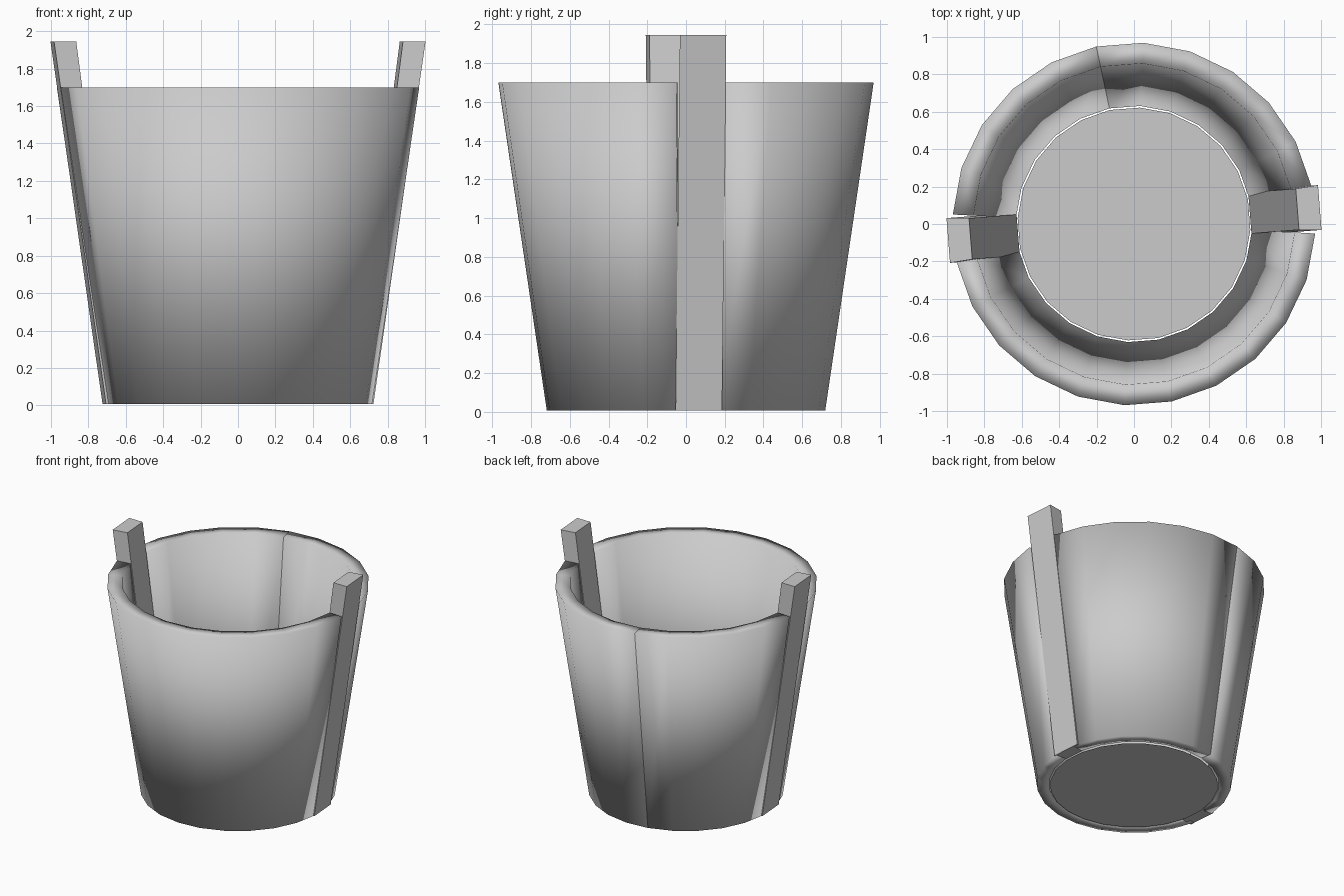
import bpy, bmesh
from math import radians, cos, sin
from mathutils import Matrix

old = bpy.data.objects.get("Cube")
if old:
    bpy.data.objects.remove(old, do_unlink=True)

grey = bpy.data.materials.new("plain_grey")
grey.use_nodes = True
color = (0.6, 0.6, 0.6, 1)
grey.diffuse_color = color
grey.node_tree.nodes["Principled BSDF"].inputs["Base Color"].default_value = color

STEP = 15          # degrees covered by one stave
BASE = 0.008       # underside of the staves


def finish(bm, name, smooth):
    bmesh.ops.recalc_face_normals(bm, faces=bm.faces)
    for face in bm.faces:
        face.smooth = smooth
    mesh = bpy.data.meshes.new(name)
    bm.to_mesh(mesh)
    bm.free()
    mesh.materials.append(grey)
    obj = bpy.data.objects.new(name, mesh)
    bpy.context.collection.objects.link(obj)
    return obj


def loft(bm, sections):
    """Skin a list of closed cross-sections and cap both ends."""
    rings = [[bm.verts.new(p) for p in section] for section in sections]
    for a, b in zip(rings, rings[1:]):
        n = len(a)
        for i in range(n):
            j = (i + 1) % n
            bm.faces.new((a[i], a[j], b[j], b[i]))
    bm.faces.new(rings[0])
    bm.faces.new(rings[-1])


def wall_arc(name, start, end):
    """Sloping wall swept between two angles."""
    profile = [(0.72, BASE), (0.97, 1.70), (0.86, 1.70), (0.632, BASE)]
    bm = bmesh.new()
    loft(bm, [[(r * cos(radians(a)), r * sin(radians(a)), z) for r, z in profile]
              for a in range(start, end + 1, STEP)])
    return finish(bm, name, True)


def handle_stave(name, angle):
    """Tall leaning post, slightly wider on its outer side."""
    bm = bmesh.new()
    sections = []
    for inner, outer, z in ((0.622, 0.718, BASE), (0.877, 0.997, 1.945)):
        sections.append([(inner, -0.10, z), (outer, -0.11, z),
                         (outer, 0.13, z), (inner, 0.12, z)])
    loft(bm, sections)
    bm.transform(Matrix.Rotation(radians(angle), 4, "Z"))
    return finish(bm, name, False)


# Wall sections, with gaps for the two posts and a seam at the back
wall_arc("back_left_wall", 12, 102)
wall_arc("back_right_wall", 102, 177)
wall_arc("front_wall", 192, 357)

# Opposite tall posts
handle_stave("left_handle_stave", 4.5)
handle_stave("right_handle_stave", 184.5)

# Floor disc, set just inside the wall
bm = bmesh.new()
bmesh.ops.create_circle(bm, cap_ends=True, segments=24, radius=0.623)
bm.transform(Matrix.Rotation(radians(-3), 4, "Z"))
floor = finish(bm, "floor", False)
if floor.data.polygons[0].normal.z < 0:
    floor.data.flip_normals()
